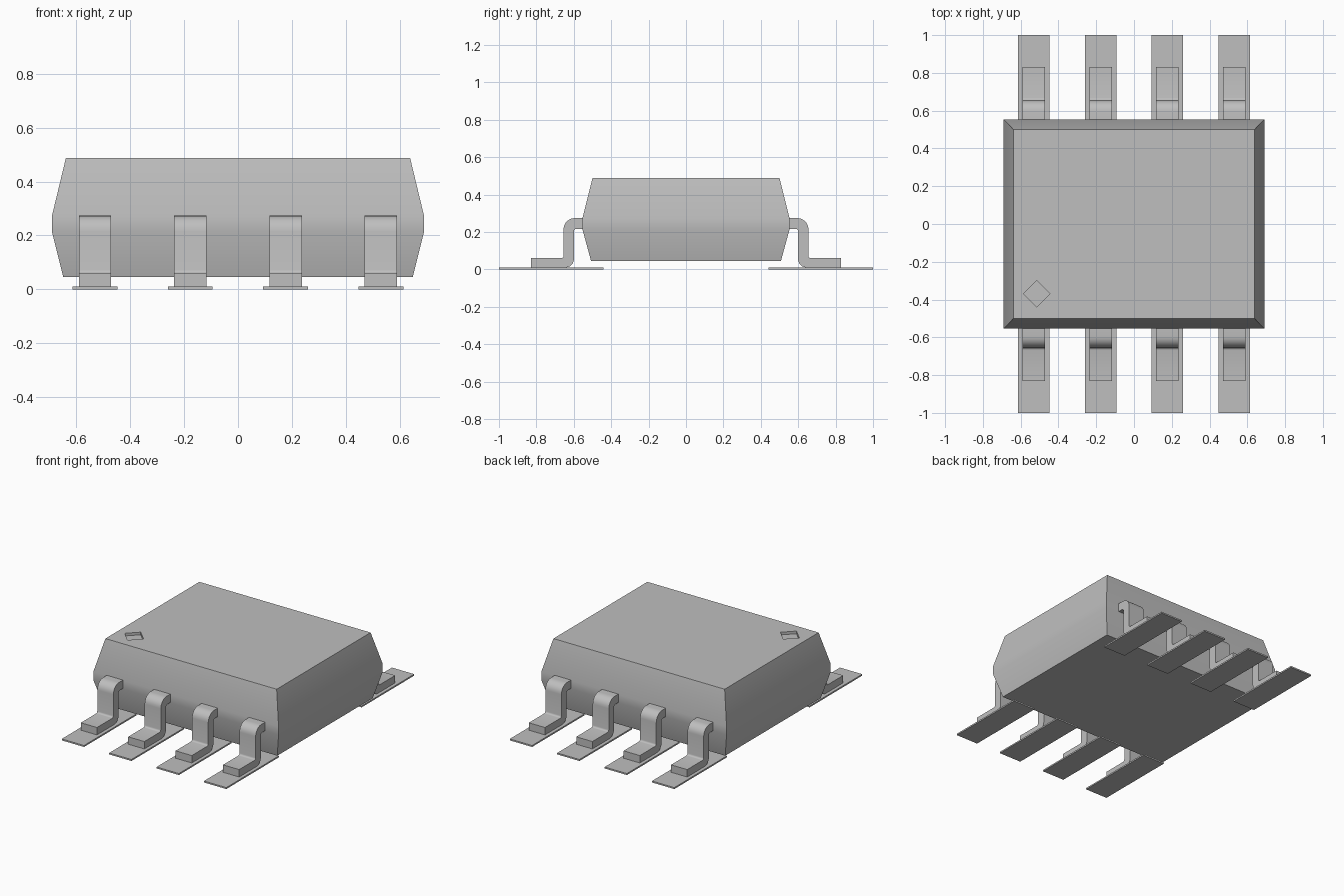
import bpy, bmesh, math
from mathutils import Vector

if "Cube" in bpy.data.objects:
    bpy.data.objects.remove(bpy.data.objects["Cube"])

# One plain grey for every part
grey = bpy.data.materials.new("light_grey")
grey.use_nodes = True
colour = (0.52, 0.52, 0.52, 1)
grey.diffuse_color = colour
grey.node_tree.nodes["Principled BSDF"].inputs["Base Color"].default_value = colour


def make_object(name, bm, smooth=False):
    bmesh.ops.recalc_face_normals(bm, faces=bm.faces)
    mesh = bpy.data.meshes.new(name)
    bm.to_mesh(mesh)
    bm.free()
    mesh.materials.append(grey)
    obj = bpy.data.objects.new(name, mesh)
    bpy.context.collection.objects.link(obj)
    if smooth:
        smooth_by_angle(obj)
    return obj


def smooth_by_angle(obj):
    bpy.ops.object.select_all(action='DESELECT')
    obj.select_set(True)
    bpy.context.view_layer.objects.active = obj
    bpy.ops.object.shade_smooth_by_angle(angle=math.radians(35))


def loft(name, rings):
    """Join rings of equal length and close both ends."""
    bm = bmesh.new()
    loops = [[bm.verts.new(p) for p in ring] for ring in rings]
    n = len(loops[0])
    for a, b in zip(loops, loops[1:]):
        for i in range(n):
            j = (i + 1) % n
            bm.faces.new((a[i], a[j], b[j], b[i]))
    bm.faces.new(loops[0])
    bm.faces.new(loops[-1])
    return make_object(name, bm)


def rectangle(hx, hy, z, cx=0, cy=0):
    return [(cx - hx, cy - hy, z), (cx + hx, cy - hy, z),
            (cx + hx, cy + hy, z), (cx - hx, cy + hy, z)]


def arc(cy, cz, r, start, end, steps=6):
    angles = [math.radians(start + (end - start) * i / steps) for i in range(steps + 1)]
    return [(cy + r * math.cos(a), cz + r * math.sin(a)) for a in angles]


# Body: tapered block, widest at a narrow middle band
body = loft("chip_body", [rectangle(0.648, 0.508, 0.046),
                          rectangle(0.69, 0.554, 0.215),
                          rectangle(0.69, 0.554, 0.272),
                          rectangle(0.638, 0.50, 0.488)])

# Diamond recess marking the first pin
mx, my, r = -0.515, -0.37, 0.07
diamond = [(mx - r, my), (mx, my - r), (mx + r, my), (mx, my + r)]
cutter = loft("marker_cutter", [[(x, y, z) for x, y in diamond] for z in (0.47, 0.55)])
cutter.hide_render = True
cut = body.modifiers.new("marker_recess", 'BOOLEAN')
cut.operation = 'DIFFERENCE'
cut.solver = 'EXACT'
cut.object = cutter
bpy.context.view_layer.objects.active = body
bpy.ops.object.modifier_apply(modifier=cut.name)
bpy.data.objects.remove(cutter)
smooth_by_angle(body)

# Gull-wing lead side profile in (y, z), from the body out to the toe
profile = ([(0.53, 0.274)]
           + arc(0.595, 0.214, 0.06, 90, 0)        # outer shoulder
           + arc(0.667, 0.072, 0.012, 180, 270, 3)  # inside of the ankle
           + [(0.83, 0.06), (0.83, 0.01)]
           + arc(0.645, 0.056, 0.046, 270, 180)     # heel
           + arc(0.587, 0.205, 0.012, 0, 90, 3)     # inside of the shoulder
           + [(0.53, 0.217)])

# Four leads and solder pads on the front and the back
for side, s in (("front", -1), ("back", 1)):
    for i in range(4):
        x = -0.53 + i * 0.3533
        lead = loft(f"{side}_lead_{i + 1}",
                    [[(x + dx, s * y, z) for y, z in profile] for dx in (-0.06, 0.06)])
        smooth_by_angle(lead)
        loft(f"{side}_pad_{i + 1}",
             [rectangle(0.083, 0.28, z, x, s * 0.72) for z in (0, 0.01)])
